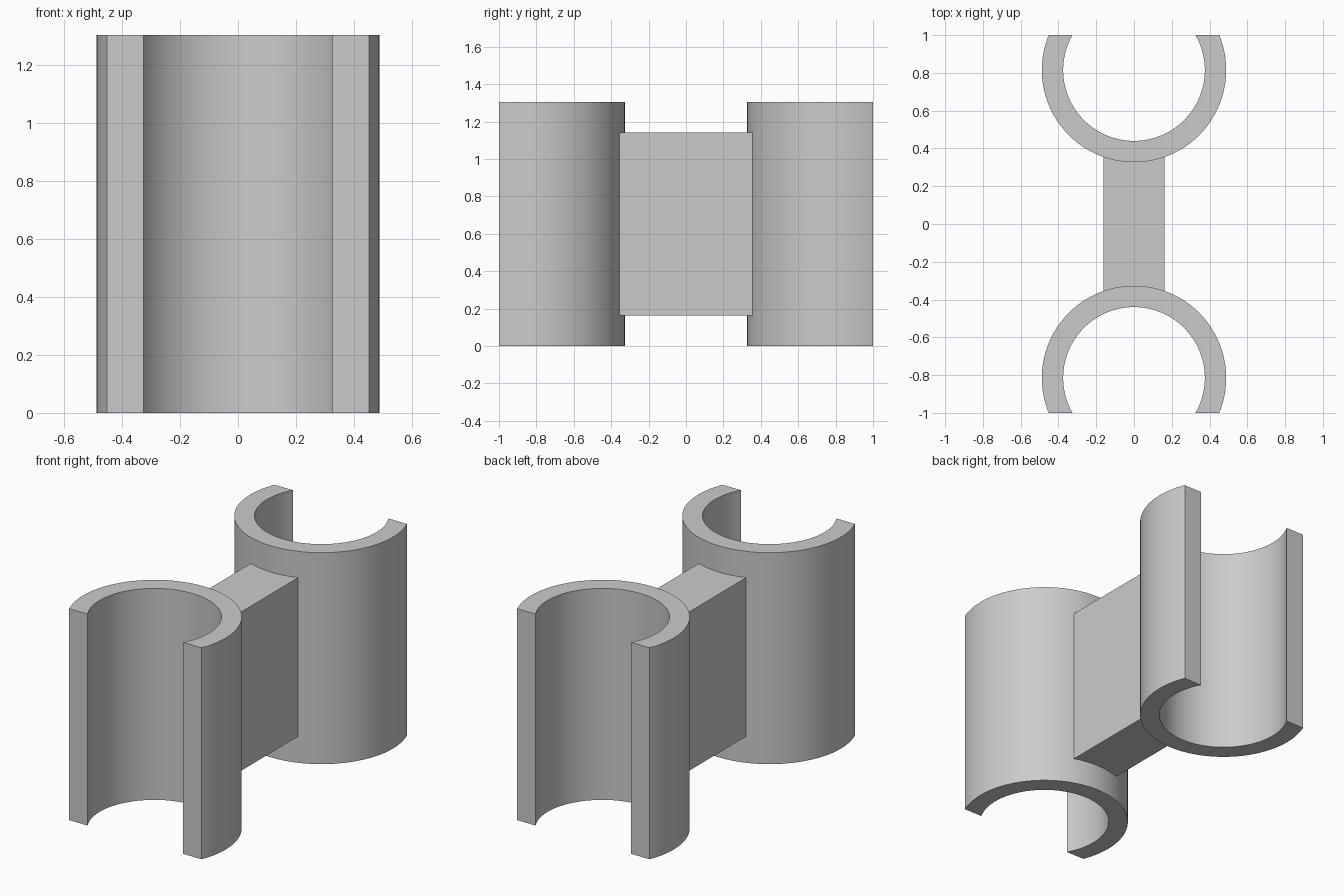
import bpy, bmesh
from math import asin, cos, sin, pi, radians

cube = bpy.data.objects.get("Cube")
if cube:
    bpy.data.objects.remove(cube)

HEIGHT = 1.304
OUTER, INNER = 0.488, 0.375   # clip wall radii
CENTRE = 0.815                # distance of each clip axis from the middle
MOUTH = 1.0 - CENTRE          # flat cut that opens the clip
SEGMENTS = 72

grey = bpy.data.materials.new("plain grey")
grey.use_nodes = True
grey.diffuse_color = (0.6, 0.6, 0.6, 1)
grey.node_tree.nodes["Principled BSDF"].inputs["Base Color"].default_value = (0.6, 0.6, 0.6, 1)


def extrude_profile(name, points, bottom, top):
    """Prism from a closed outline in x and y."""
    bm = bmesh.new()
    face = bm.faces.new([bm.verts.new((x, y, bottom)) for x, y in points])
    result = bmesh.ops.extrude_face_region(bm, geom=[face])
    moved = [v for v in result["geom"] if isinstance(v, bmesh.types.BMVert)]
    bmesh.ops.translate(bm, verts=moved, vec=(0, 0, top - bottom))
    bmesh.ops.recalc_face_normals(bm, faces=bm.faces)
    mesh = bpy.data.meshes.new(name)
    bm.to_mesh(mesh)
    bm.free()
    mesh.materials.append(grey)
    obj = bpy.data.objects.new(name, mesh)
    bpy.context.collection.objects.link(obj)
    return obj


def arc(radius, side):
    """Arc around a clip axis, from one lip of the mouth to the other."""
    lip = asin(MOUTH / radius)
    sweep = pi + 2 * lip
    angles = [lip - sweep * i / SEGMENTS for i in range(SEGMENTS + 1)]
    return [(radius * cos(a), side * (CENTRE + radius * sin(a))) for a in angles]


# Open clips facing front and back
for name, side in (("front_clip", -1), ("back_clip", 1)):
    outline = arc(OUTER, side) + arc(INNER, side)[::-1]
    clip = extrude_profile(name, outline, 0, HEIGHT)
    bpy.ops.object.select_all(action="DESELECT")
    clip.select_set(True)
    bpy.context.view_layer.objects.active = clip
    bpy.ops.object.shade_smooth_by_angle(angle=radians(30))

# Web joining the clips, its ends sunk into their walls
w, d = 0.162, 0.357
extrude_profile("connecting_web", [(-w, -d), (w, -d), (w, d), (-w, d)], 0.163, 1.142)
